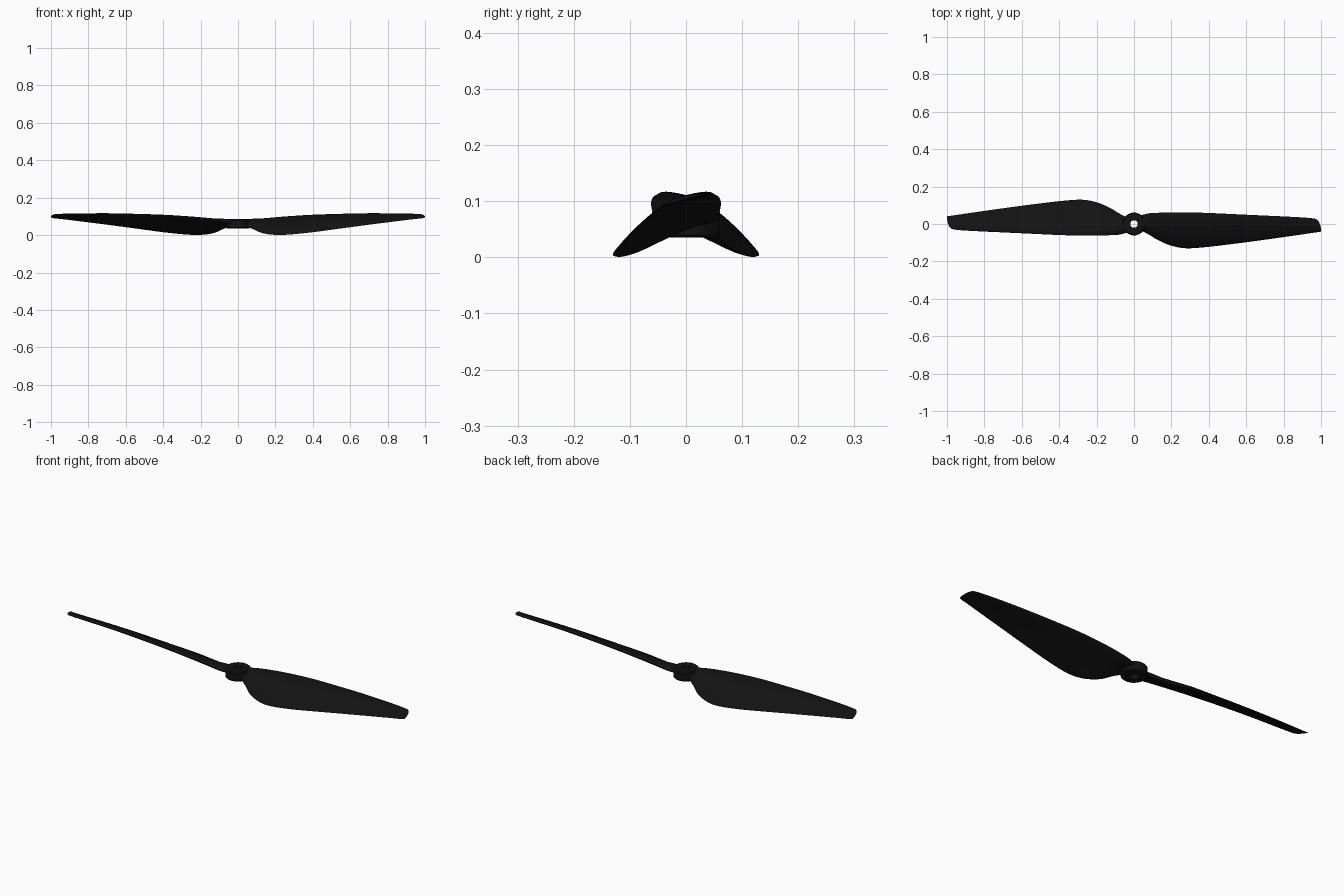
import bpy, bmesh, math
from mathutils import Vector

if "Cube" in bpy.data.objects:
    bpy.data.objects.remove(bpy.data.objects["Cube"])

black = bpy.data.materials.new("black_plastic")
black.diffuse_color = (0.006, 0.006, 0.006, 1)
black.use_nodes = True
black.node_tree.nodes["Principled BSDF"].inputs["Base Color"].default_value = black.diffuse_color

# Blade stations: x, leading edge y z, trailing edge y z, thickness
STATIONS = [
    (0.035, 0.046, 0.068, -0.034, 0.050, 0.030),
    (0.080, 0.057, 0.076, -0.057, 0.034, 0.032),
    (0.130, 0.060, 0.084, -0.087, 0.012, 0.030),
    (0.200, 0.062, 0.092, -0.116, 0.002, 0.028),
    (0.280, 0.062, 0.099, -0.130, 0.004, 0.026),
    (0.400, 0.059, 0.107, -0.122, 0.016, 0.023),
    (0.550, 0.052, 0.112, -0.104, 0.036, 0.020),
    (0.700, 0.045, 0.115, -0.084, 0.056, 0.017),
    (0.850, 0.038, 0.114, -0.063, 0.075, 0.013),
    (0.950, 0.031, 0.112, -0.048, 0.087, 0.010),
    (0.980, 0.022, 0.110, -0.044, 0.090, 0.008),
    (0.995, -0.004, 0.104, -0.042, 0.093, 0.005),
    (1.000, -0.028, 0.098, -0.041, 0.094, 0.003),
]


def spline(rows, steps):
    """Catmull-Rom subdivision of the station list."""
    out, n = [], len(rows)
    for i in range(n - 1):
        p = [Vector(rows[min(max(i + k, 0), n - 1)]) for k in (-1, 0, 1, 2)]
        for s in range(steps):
            t = s / steps
            out.append(0.5 * (2 * p[1] + (p[2] - p[0]) * t
                              + (2 * p[0] - 5 * p[1] + 4 * p[2] - p[3]) * t * t
                              + (3 * p[1] - p[0] - 3 * p[2] + p[3]) * t ** 3))
    return out + [Vector(rows[-1])]


def section(row, half=14):
    """Closed cambered aerofoil between the leading and trailing edge."""
    x, ly, lz, ty, tz, thick = row
    lead, trail = Vector((x, ly, lz)), Vector((x, ty, tz))
    chord = trail - lead
    normal = Vector((0, chord.z, -chord.y)).normalized()
    pts = []
    for i in range(2 * half):
        a = math.pi * i / half
        s = (1 - math.cos(a)) / 2
        h = 0.5 * thick * math.sin(a) * (1.2 - 0.4 * s)
        camber = 0.35 * thick * 4 * s * (1 - s)
        pts.append(lead + chord * s + normal * (h + camber))
    return pts


def finish(bm, name):
    bmesh.ops.recalc_face_normals(bm, faces=bm.faces)
    mesh = bpy.data.meshes.new(name)
    bm.to_mesh(mesh)
    bm.free()
    ob = bpy.data.objects.new(name, mesh)
    bpy.context.collection.objects.link(ob)
    mesh.materials.append(black)
    bpy.ops.object.select_all(action='DESELECT')
    ob.select_set(True)
    bpy.context.view_layer.objects.active = ob
    bpy.ops.object.shade_smooth_by_angle(angle=math.radians(40))


# Two blades, the second turned half a revolution
for name, sign in (("blade_right", 1), ("blade_left", -1)):
    bm = bmesh.new()
    rings = [[bm.verts.new((p.x * sign, p.y * sign, p.z)) for p in section(r)]
             for r in spline(STATIONS, 4)]
    for a, b in zip(rings, rings[1:]):
        for i in range(len(a)):
            j = (i + 1) % len(a)
            bm.faces.new((a[i], a[j], b[j], b[i]))
    bm.faces.new(rings[0])
    bm.faces.new(rings[-1])
    finish(bm, name)

# Hub: lathed ring with chamfered rims and a shaft bore
PROFILE = [(0.020, 0.035), (0.056, 0.035), (0.061, 0.040),
           (0.061, 0.080), (0.056, 0.085), (0.020, 0.085)]
bm = bmesh.new()
N = 48
loops = [[bm.verts.new((r * math.cos(2 * math.pi * k / N),
                        r * math.sin(2 * math.pi * k / N), z)) for r, z in PROFILE]
         for k in range(N)]
for k in range(N):
    a, b = loops[k], loops[(k + 1) % N]
    for i in range(len(PROFILE)):
        j = (i + 1) % len(PROFILE)
        bm.faces.new((a[i], a[j], b[j], b[i]))
finish(bm, "hub")
